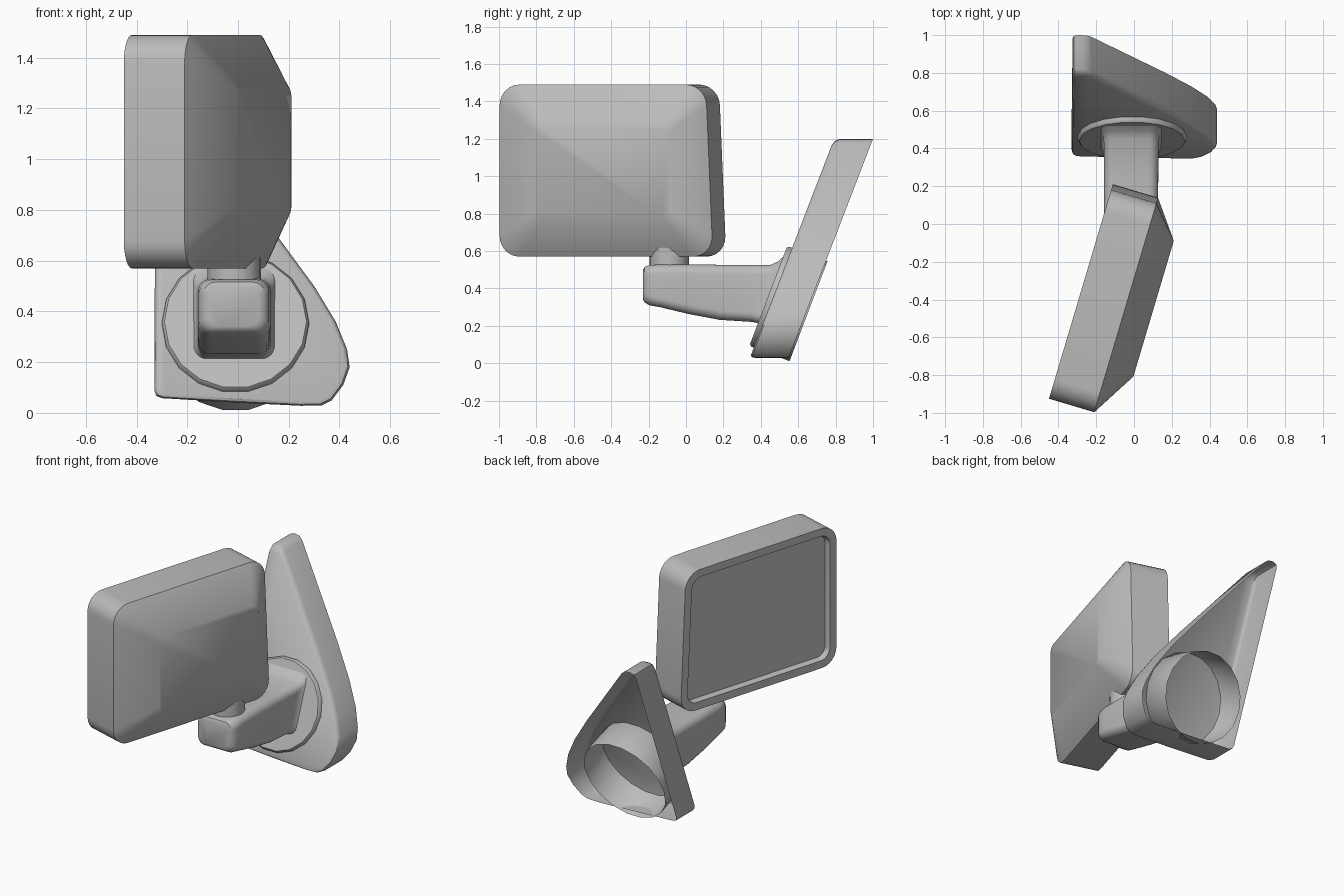
import bpy, bmesh, math
from mathutils import Vector

if "Cube" in bpy.data.objects:
    bpy.data.objects.remove(bpy.data.objects["Cube"])

grey = bpy.data.materials.new("mid_grey")
grey.use_nodes = True
COLOUR = (0.5, 0.5, 0.5, 1)
grey.diffuse_color = COLOUR
grey.node_tree.nodes["Principled BSDF"].inputs["Base Color"].default_value = COLOUR


def loft(name, loops, cap_start=True, cap_end=True, angle=40):
    """Skin a row of equal-length point loops into one object."""
    bm = bmesh.new()
    rings = [[bm.verts.new(p) for p in loop] for loop in loops]
    n = len(rings[0])
    for a, b in zip(rings, rings[1:]):
        for i in range(n):
            j = (i + 1) % n
            bm.faces.new((a[i], a[j], b[j], b[i]))
    if cap_start:
        bm.faces.new(rings[0][::-1])
    if cap_end:
        bm.faces.new(rings[-1])
    bmesh.ops.recalc_face_normals(bm, faces=bm.faces)
    mesh = bpy.data.meshes.new(name)
    bm.to_mesh(mesh)
    bm.free()
    mesh.materials.append(grey)
    obj = bpy.data.objects.new(name, mesh)
    bpy.context.collection.objects.link(obj)
    bpy.ops.object.select_all(action='DESELECT')
    obj.select_set(True)
    bpy.context.view_layer.objects.active = obj
    bpy.ops.object.shade_smooth_by_angle(angle=math.radians(angle))
    return obj


def rounded(corners, r, seg=6):
    """Round every corner of a 2D polygon."""
    pts = [Vector(c) for c in corners]
    out = []
    for i, p in enumerate(pts):
        a = p + (pts[i - 1] - p).normalized() * r
        b = p + (pts[(i + 1) % len(pts)] - p).normalized() * r
        for k in range(seg + 1):
            t = k / seg
            w0, w1, w2 = (1 - t) ** 2, 1.414 * t * (1 - t), t * t
            out.append((a * w0 + p * w1 + b * w2) / (w0 + w1 + w2))
    return out


def box(x0, x1, z0, z1):
    return [(x0, z0), (x1, z0), (x1, z1), (x0, z1)]


# Mirror head: u runs along the housing, n points out of its bulged side
def head_loop(outline, n):
    return [(-0.45 + 0.285 * u + 0.958 * n, -0.925 + 0.958 * u - 0.285 * n, z)
            for u, z in outline]


def rim(inset, r):
    i = inset
    return rounded([(i, 0.57 + i), (1.19 - i, 0.57 + i), (1.15 - i, 1.49 - i), (i, 1.49 - i)], r)


plateau = rounded(box(0.24, 0.99, 0.78, 1.28), 0.04)
loft("mirror_housing", [
    head_loop(rim(0.06, 0.06), 0.035),
    head_loop(rim(0.05, 0.07), 0),
    head_loop(rim(0, 0.11), 0),
    head_loop(rim(0, 0.11), 0.25),
    head_loop(plateau, 0.395),
], cap_start=False)
loft("mirror_glass", [head_loop(rim(0.055, 0.06), 0.035),
                      head_loop(rim(0.055, 0.06), 0.04)])


# Pivot neck between arm and head
def ring(centre, u, v, r, count):
    return [centre + r * (u * math.cos(t) + v * math.sin(t))
            for t in (2 * math.pi * k / count for k in range(count))]


X, Y = Vector((1, 0, 0)), Vector((0, 1, 0))
loft("pivot_neck", [ring(Vector((-0.015, -0.09, z)), X, Y, 0.105, 24) for z in (0.48, 0.65)])


# Arm: rounded sections from the tip back to the base disc
def arm_loop(y, x0, x1, z0, z1, r, lean=0):
    return [(x, y + lean * (z - 0.36), z) for x, z in rounded(box(x0, x1, z0, z1), r)]


loft("support_arm", [
    arm_loop(-0.23, -0.11, 0.08, 0.34, 0.50, 0.04),
    arm_loop(-0.222, -0.135, 0.105, 0.325, 0.515, 0.045),
    arm_loop(-0.195, -0.152, 0.122, 0.31, 0.525, 0.05),
    arm_loop(-0.14, -0.158, 0.128, 0.30, 0.528, 0.05),
    arm_loop(0.02, -0.158, 0.128, 0.262, 0.528, 0.05),
    arm_loop(0.20, -0.158, 0.128, 0.232, 0.526, 0.05, 0.15),
    arm_loop(0.39, -0.16, 0.13, 0.222, 0.526, 0.05, 0.37),
    arm_loop(0.425, -0.166, 0.136, 0.218, 0.545, 0.05, 0.37),
    arm_loop(0.45, -0.18, 0.15, 0.21, 0.58, 0.05, 0.37),
])

# Base disc: short tube, closed in front and open behind
axis, slope = Vector((0, 0.935, -0.355)), Vector((0, 0.355, 0.935))
centre = Vector((-0.01, 0.44, 0.36))
loft("base_disc", [ring(centre + axis * d, X, slope, r, 18)
                   for d, r in ((0, 0.28), (0.012, 0.29), (0.23, 0.29))], cap_end=False)

# Mounting plate: leaning triangular shell, open behind
outline = [(-0.33, 0.09), (-0.322, 0.067), (-0.30, 0.058), (0, 0.04), (0.25, 0.028),
           (0.33, 0.03), (0.37, 0.05), (0.415, 0.11), (0.44, 0.18), (0.43, 0.25),
           (0.385, 0.36), (0.30, 0.50), (0.16, 0.69), (-0.225, 1.175), (-0.25, 1.195),
           (-0.29, 1.2), (-0.318, 1.19), (-0.325, 1.16)]


def plate_loop(depth, scale):
    pts = [(x * scale, 0.4 + (z - 0.4) * scale) for x, z in outline]
    return [(x, 0.33 + 0.385 * z + depth, z) for x, z in pts]


loft("mounting_plate", [plate_loop(0, 0.955), plate_loop(0.008, 0.985),
                        plate_loop(0.03, 1), plate_loop(0.208, 1)], cap_end=False)
